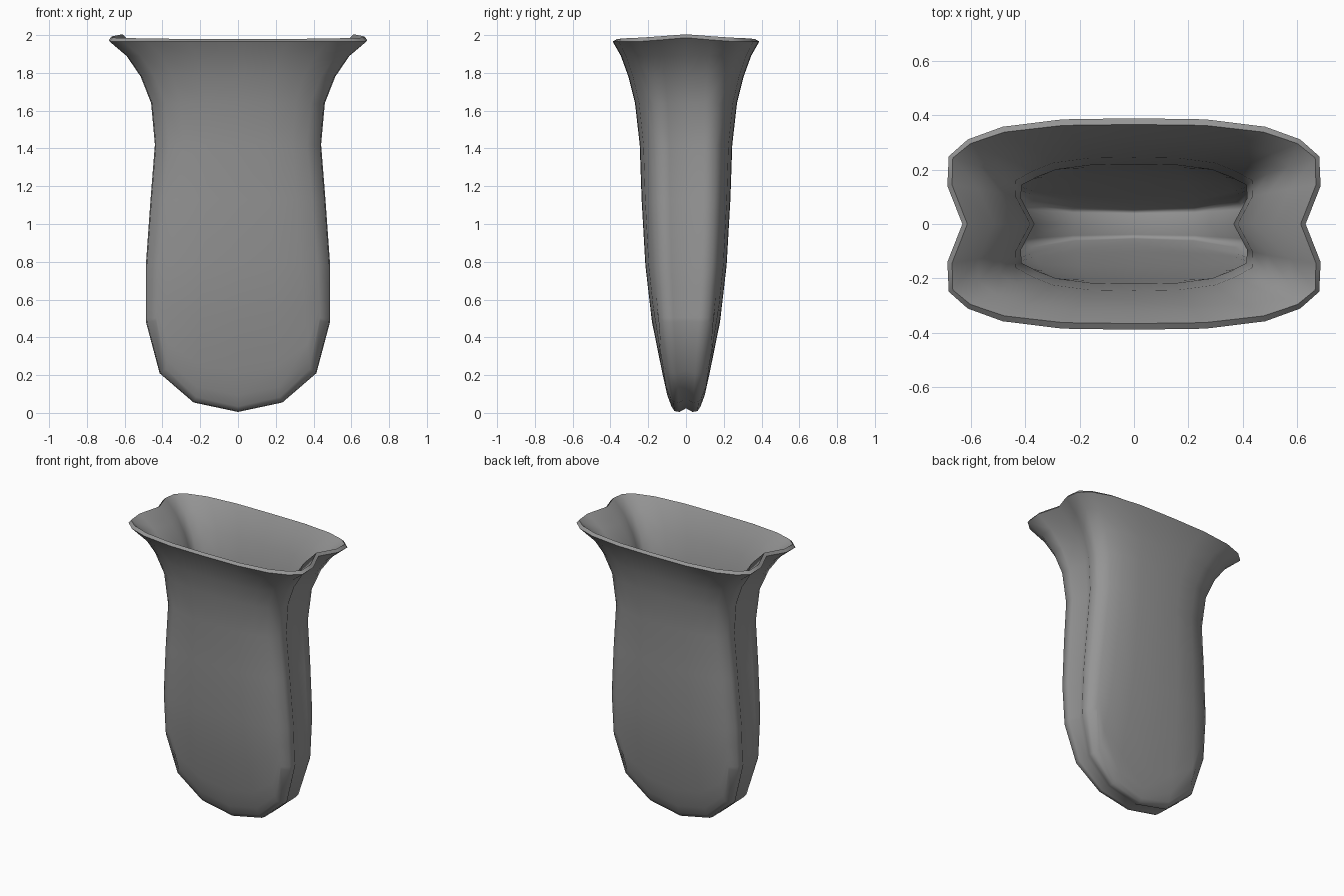
import bpy, bmesh, math
from mathutils import Vector

cube = bpy.data.objects.get("Cube")
if cube:
    bpy.data.objects.remove(cube)

# Half outline of the pouch (x, z), from bottom centre up to the rim
SIDE_TOP = 0.78
LEVELS = [0.08, 0.25, 0.6]
OUTLINE = [(0, 0.005), (0.235, 0.055), (0.415, 0.21), (0.487, 0.48)]
OUTLINE += [(0.488, 0.48 + 0.3 * t) for t in LEVELS]
OUTLINE += [(0.488, SIDE_TOP), (0.463, 1.13), (0.44, 1.42), (0.46, 1.64),
            (0.515, 1.78), (0.59, 1.89), (0.685, 1.966)]
# Half depth against height
DEPTH = [(0, 0.095), (0.055, 0.105), (0.21, 0.135), (0.48, 0.18), (0.78, 0.215),
         (1.13, 0.235), (1.42, 0.245), (1.64, 0.27), (1.78, 0.305),
         (1.89, 0.345), (1.966, 0.388)]
# Panel columns: fraction of width and of depth
COLUMNS = [(0, 1), (0.43, 0.99), (0.79, 0.92)]


def depth(z):
    for (z0, d0), (z1, d1) in zip(DEPTH, DEPTH[1:]):
        if z <= z1:
            return d0 + (d1 - d0) * max(0, z - z0) / (z1 - z0)
    return DEPTH[-1][1]


def inward(i):
    """Unit direction from outline point i towards the inside of the pouch."""
    here = Vector(OUTLINE[i])
    if i == 0:
        return Vector((0, 1))
    if i >= 3:
        return Vector((-1, 0.13 if i == 3 else 0)).normalized()
    a = (here - Vector(OUTLINE[i - 1])).normalized()
    b = (Vector(OUTLINE[i + 1]) - here).normalized()
    t = a + b
    return Vector((-t.y, t.x)).normalized()


bm = bmesh.new()

# Grooved side strip following the U-shaped outline
strip = []
for i, (x, z) in enumerate(OUTLINE):
    d, n = depth(z), inward(i)
    rim = i == len(OUTLINE) - 1
    section = [(0, min(0.055, 0.2 * d), 0.02), (0.36, 0, 0.008),
               (0.64, 0.005, 0), (0.8, min(0.075, 0.3 * d), 0)]
    row = []
    for frac, inset, lift in section:
        p = Vector((x, z)) + n * inset
        row.append(bm.verts.new((p.x, -frac * d, p.y + (lift if rim else 0))))
    strip.append(row)
for low, high in zip(strip, strip[1:]):
    for k in range(3):
        bm.faces.new((low[k], high[k], high[k + 1], low[k + 1]))

# Front panel, its lowest row being the curved bottom of the strip
edge = [row[-1] for row in strip]
rows = [edge[:4]]
for i in range(4, len(OUTLINE)):
    end = edge[i]
    t = (LEVELS + [1])[min(i - 4, 3)]
    row = []
    for c, (fx, fy) in enumerate(COLUMNS):
        base = edge[c].co
        if i <= 7:
            z = base.z + t * (SIDE_TOP - base.z)
            x = base.x + t * (fx * edge[7].co.x - base.x)
            fy = 0.86 + (fy - 0.86) * min(1, t * 2)
        else:
            z, x = OUTLINE[i][1], fx * end.co.x
        row.append(bm.verts.new((x, -depth(z) * fy, z)))
    rows.append(row + [end])
for low, high in zip(rows, rows[1:]):
    for c in range(3):
        bm.faces.new((low[c], low[c + 1], high[c + 1], high[c]))
bmesh.ops.recalc_face_normals(bm, faces=bm.faces)
panel_face = rows[-1][0].link_faces[0]
if panel_face.normal.y > 0:
    bmesh.ops.reverse_faces(bm, faces=bm.faces)

mesh = bpy.data.meshes.new("pouch_vase")
bm.to_mesh(mesh)
bm.free()
vase = bpy.data.objects.new("pouch_vase", mesh)
bpy.context.collection.objects.link(vase)

# Mirror the quarter and give the wall its thickness
mirror = vase.modifiers.new("mirror", 'MIRROR')
mirror.use_axis = (True, True, False)
mirror.use_clip = True
wall = vase.modifiers.new("wall", 'SOLIDIFY')
wall.thickness = 0.026
wall.offset = -1

bpy.ops.object.select_all(action='DESELECT')
vase.select_set(True)
bpy.context.view_layer.objects.active = vase
for name in ("mirror", "wall"):
    bpy.ops.object.modifier_apply(modifier=name)

# Plain grey clay
clay = bpy.data.materials.new("grey")
clay.use_nodes = True
GREY = (0.3, 0.3, 0.3, 1)
clay.diffuse_color = GREY
clay.node_tree.nodes["Principled BSDF"].inputs["Base Color"].default_value = GREY
vase.data.materials.append(clay)
bpy.ops.object.shade_smooth_by_angle(angle=math.radians(60))
